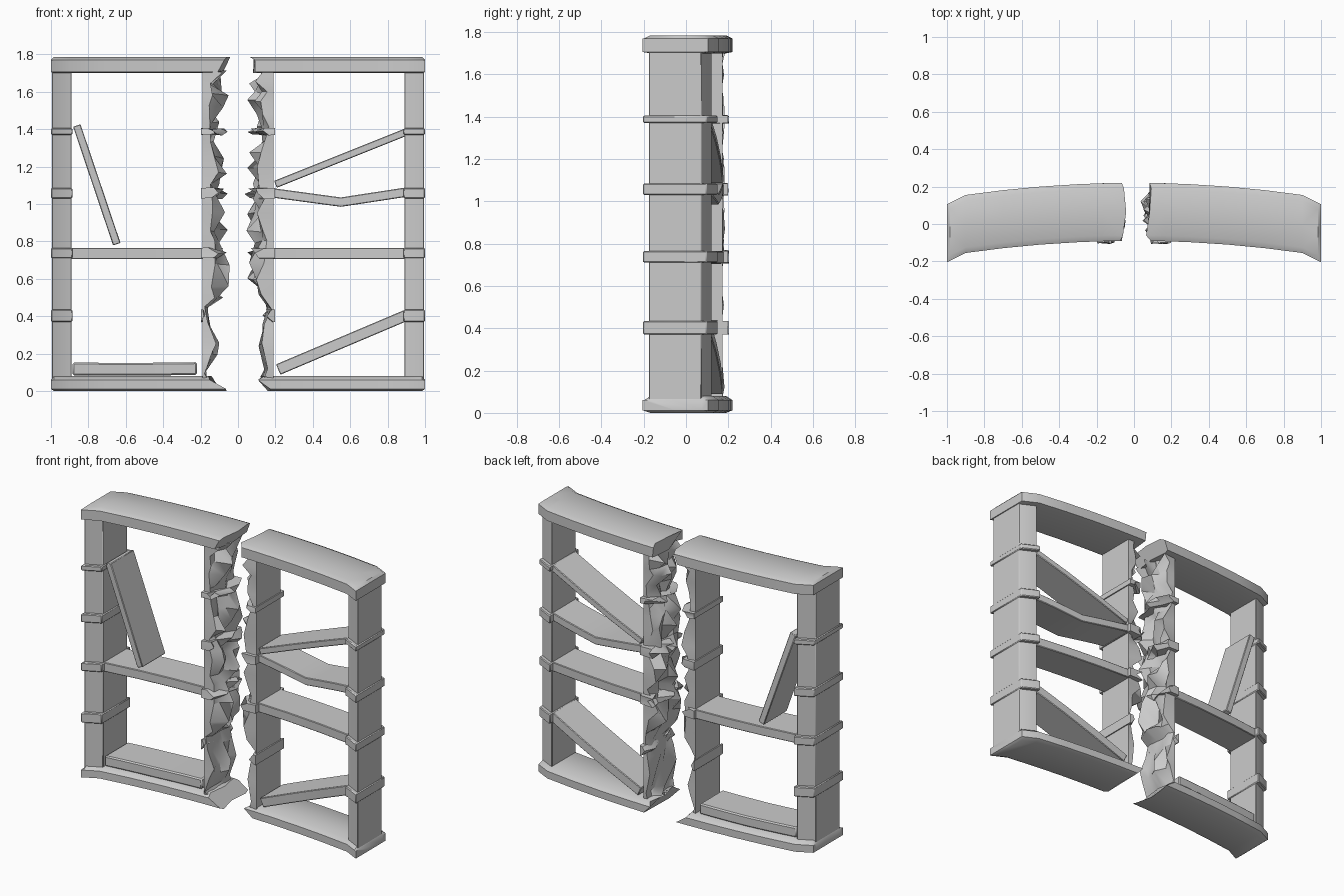
import bpy, bmesh, math, random
from mathutils import Vector

random.seed(7)
cube = bpy.data.objects.get("Cube")
if cube:
    bpy.data.objects.remove(cube, do_unlink=True)

grey = bpy.data.materials.new("plain grey")
grey.use_nodes = True
COLOUR = (0.6, 0.6, 0.6, 1)
grey.diffuse_color = COLOUR
grey.node_tree.nodes["Principled BSDF"].inputs["Base Color"].default_value = COLOUR


def bow(x):
    """Backward bow of the whole unit, with turned-in outer corners."""
    return -0.08 * x * x - 0.35 * max(0, abs(x) - 0.9)


def front(x, inset=0):
    return -0.09 + inset + bow(x)


def back(x, inset=0):
    return 0.22 - inset + bow(x)


def loft(name, rings, bevel=0, angle=30):
    """Skin a series of equal rings and close both ends."""
    bm = bmesh.new()
    loops = [[bm.verts.new(p) for p in ring] for ring in rings]
    n = len(loops[0])
    for a, b in zip(loops, loops[1:]):
        for i in range(n):
            j = (i + 1) % n
            bm.faces.new((a[i], a[j], b[j], b[i]))
    bm.faces.new(loops[0])
    bm.faces.new(loops[-1])
    bmesh.ops.recalc_face_normals(bm, faces=bm.faces)
    mesh = bpy.data.meshes.new(name)
    bm.to_mesh(mesh)
    bm.free()
    mesh.materials.append(grey)
    ob = bpy.data.objects.new(name, mesh)
    bpy.context.collection.objects.link(ob)
    if bevel:
        mod = ob.modifiers.new("soft edges", "BEVEL")
        mod.width = bevel
        mod.segments = 1
    bpy.ops.object.select_all(action="DESELECT")
    ob.select_set(True)
    bpy.context.view_layer.objects.active = ob
    bpy.ops.object.shade_smooth_by_angle(angle=math.radians(angle))
    return ob


def board(name, path, thick, inset_f=0.03, inset_b=0.04, steps=3, bevel=0.004):
    """Board following (x, z) points, its depth following the bow."""
    pts = []
    for a, b in zip(path, path[1:]):
        pts += [Vector(a).lerp(Vector(b), k / steps) for k in range(steps)]
    pts.append(Vector(path[-1]))
    rings = []
    for i, p in enumerate(pts):
        t = (pts[min(i + 1, len(pts) - 1)] - pts[max(i - 1, 0)]).normalized()
        n = Vector((-t.y, t.x)) * thick / 2
        lo, hi = p - n, p + n
        f, b = front(p.x, inset_f), back(p.x, inset_b)
        rings.append([(lo.x, f, lo.y), (lo.x, b, lo.y), (hi.x, b, hi.y), (hi.x, f, hi.y)])
    return loft(name, rings, bevel)


def outer_piece(name, side, x_in, x_out, z0, z1, inset_f, inset_b, bevel):
    """Upright or band at the outer corner."""
    plan = [(x_out, front(x_out, inset_f)), (x_out, back(x_out, inset_b)),
            (0.9, back(0.9, inset_b)), (x_in, back(x_in, inset_b)),
            (x_in, front(x_in, inset_f)), (0.9, front(0.9, inset_f))]
    loft(name, [[(side * x, y, z) for x, y in plan] for z in (z0, z1)], bevel)


def ragged(name, side, x_in, levels, inset_f, inset_b, cols=6, wild=0.012):
    """Upright or band with a splintered face towards the gap."""
    rings = []
    for z, tip in levels:
        f, b = front(x_in, inset_f), back(x_in, inset_b)
        ring = [(side * x_in, f, z), (side * x_in, b, z)]
        peak = random.randrange(1, cols - 1)
        for j in range(cols):
            u = j / (cols - 1)
            reach = 1 if j == peak else random.uniform(0.25, 0.85)
            x = x_in + (tip - x_in) * reach
            y = b + (f - b) * u + random.uniform(-wild, wild)
            ring.append((side * x, y, z + random.uniform(-wild, wild) * 0.8))
        rings.append(ring)
    loft(name, rings, 0, 35)


def cap(name, side, z0, z1, ends, low_bevel, high_bevel):
    """Thick top or base slab, chamfered, with a jagged inner end."""
    rings = []
    for x in (1.0, 0.985, 0.9, 0.7, 0.5, 0.3, 0.17, None):
        xx = x or 0.08
        f, b = front(xx), back(xx)
        w = 0.03
        sec = [(f, z0 + low_bevel), (f + w, z0), ((f + b) / 2, z0), (b - w, z0), (b, z0 + low_bevel),
               (b, z1 - high_bevel), (b - w, z1), ((f + b) / 2, z1), (f + w, z1), (f, z1 - high_bevel)]
        ring = []
        for i, (y, z) in enumerate(sec):
            if x == 1.0:
                z = min(max(z, z0 + low_bevel), z1 - high_bevel)
            px = x or ends[i >= 5] + random.uniform(-0.02, 0.025)
            ring.append((side * px, y, z))
        rings.append(ring)
    loft(name, rings, 0, 40)


# Splinter outlines as (height, distance from the middle)
RIGHT_EDGE = [(0.07, .16), (0.1, .17), (0.2, .11), (0.25, .10), (0.36, .15), (0.45, .16), (0.5, .08),
              (0.56, .05), (0.67, .045), (0.8, .1), (0.86, .055), (0.95, .07), (1.02, .1), (1.1, .1),
              (1.17, .06), (1.25, .075), (1.34, .13), (1.44, .1), (1.52, .08), (1.59, .05), (1.65, .09), (1.71, .06)]
LEFT_EDGE = [(0.07, .12), (0.12, .14), (0.25, .11), (0.35, .13), (0.45, .15), (0.52, .11), (0.6, .05),
             (0.68, .06), (0.8, .09), (0.86, .045), (0.95, .05), (1.03, .08), (1.1, .08), (1.2, .05),
             (1.28, .06), (1.34, .13), (1.42, .1), (1.48, .1), (1.55, .05), (1.6, .09), (1.65, .06), (1.71, .12)]

# Bands: bottom, top, reach towards the gap on each side
BANDS = [(0.37, 0.435, .16, .13), (0.71, 0.765, .06, .05),
         (1.03, 1.085, .055, .035), (1.37, 1.405, .055, .05)]

for side, word, edge in ((-1, "right", RIGHT_EDGE), (1, "left", LEFT_EDGE)):
    outer_piece(word + "_outer_post", side, 0.89, 0.995, 0.05, 1.73, 0.025, 0.035, 0.004)
    ragged(word + "_broken_post", side, 0.19, edge, 0.012, 0.045)
    for i, (z0, z1, tip_r, tip_l) in enumerate(BANDS):
        outer_piece(f"{word}_outer_band_{i + 1}", side, 0.885, 1.0, z0, z1, 0, 0.008, 0.005)
        tip = tip_r if side < 0 else tip_l
        ragged(f"{word}_broken_band_{i + 1}", side, 0.197,
               [(z0, tip + 0.03), ((z0 + z1) / 2, tip), (z1, tip + 0.02)], -0.008, 0.018, 5, 0.006)
    # Intact middle shelf
    board(word + "_middle_shelf", [(side * 0.18, 0.735), (side * 0.9, 0.735)], 0.06)

# Top and base slabs
cap("right_top", -1, 1.70, 1.785, (0.09, 0.05), 0.006, 0.015)
cap("left_top", 1, 1.70, 1.785, (0.10, 0.07), 0.006, 0.015)
cap("right_base", -1, 0, 0.08, (0.07, 0.14), 0.012, 0.02)
cap("left_base", 1, 0, 0.08, (0.16, 0.12), 0.012, 0.02)

# Broken and fallen shelves
board("cracked_shelf", [(0.18, 1.06), (0.55, 1.01), (0.91, 1.065)], 0.05)
board("upper_slanted_shelf", [(0.2, 1.105), (0.9, 1.385)], 0.04)
board("lower_slanted_shelf", [(0.215, 0.115), (0.9, 0.405)], 0.06)
board("leaning_shelf", [(-0.862, 1.42), (-0.648, 0.785)], 0.042)
board("fallen_shelf", [(-0.885, 0.118), (-0.55, 0.116), (-0.22, 0.12)], 0.068, bevel=0.008)
